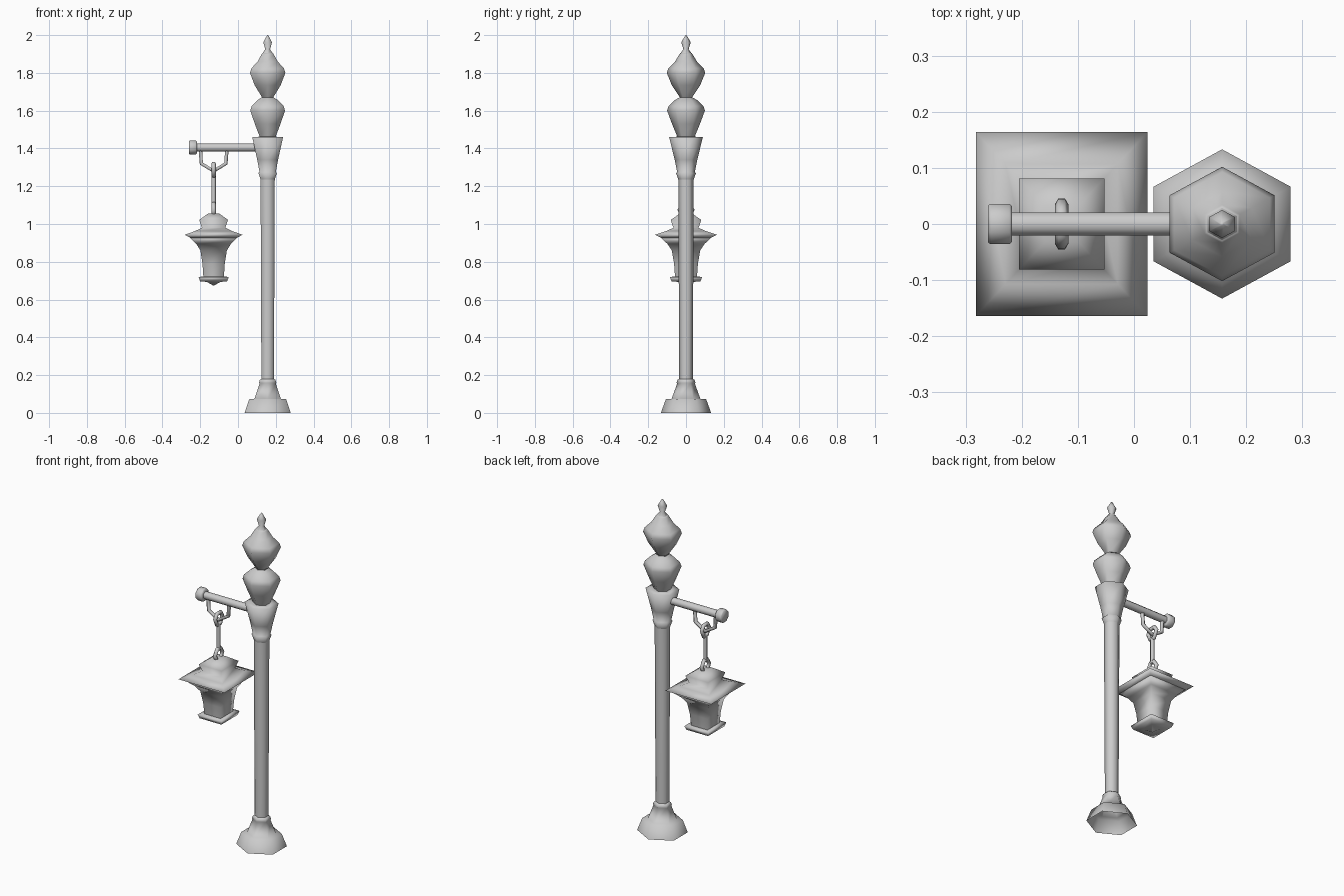
import bpy, bmesh
from math import cos, sin, pi
from mathutils import Matrix

cube = bpy.data.objects.get("Cube")
if cube:
    bpy.data.objects.remove(cube, do_unlink=True)

iron = bpy.data.materials.new("grey_iron")
iron.use_nodes = True
GREY = (0.6, 0.6, 0.6, 1)
iron.diffuse_color = GREY
iron.node_tree.nodes["Principled BSDF"].inputs["Base Color"].default_value = GREY

POST_X, LAMP_X, ARM_Z = 0.157, -0.129, 1.405


def lathe(name, profile, sides, turn, matrix, cap_start=False, cap_end=False):
    """Sweep (radius, height) pairs around an axis with few sides."""
    bm = bmesh.new()
    rings = []
    for r, z in profile:
        rings.append([bm.verts.new((r * cos(turn + 2 * pi * i / sides),
                                    r * sin(turn + 2 * pi * i / sides), z))
                      for i in range(sides)])
    for low, high in zip(rings, rings[1:]):
        for i in range(sides):
            j = (i + 1) % sides
            bm.faces.new((low[i], low[j], high[j], high[i]))
    if cap_start:
        bm.faces.new(rings[0][::-1])
    if cap_end:
        bm.faces.new(rings[-1])
    mesh = bpy.data.meshes.new(name)
    bm.to_mesh(mesh)
    bm.free()
    mesh.transform(matrix)
    mesh.shade_smooth()
    mesh.materials.append(iron)
    ob = bpy.data.objects.new(name, mesh)
    bpy.context.collection.objects.link(ob)
    return ob


def rod(name, points, radius, closed=False):
    """Thin bent bar following a path."""
    curve = bpy.data.curves.new(name, "CURVE")
    curve.dimensions = "3D"
    curve.bevel_depth = radius
    curve.bevel_resolution = 1
    curve.use_fill_caps = True
    spline = curve.splines.new("POLY")
    spline.points.add(len(points) - 1)
    for p, co in zip(spline.points, points):
        p.co = (*co, 1)
    spline.use_cyclic_u = closed
    spline.use_smooth = True
    curve.materials.append(iron)
    ob = bpy.data.objects.new(name, curve)
    bpy.context.collection.objects.link(ob)


# Six-sided post, slightly narrower in x, corners facing front and back
post = Matrix.Translation((POST_X, 0, 0)) @ Matrix.Diagonal((1.06, 1, 1, 1))
lathe("post_base", [(0.133, 0), (0.107, 0.072), (0.076, 0.075), (0.047, 0.155),
                    (0.05, 0.16), (0.045, 0.175), (0.036, 0.18)], 6, pi / 2, post)
lathe("post_shaft", [(0.036, 0.17), (0.041, 1.25)], 6, pi / 2, post)
lathe("post_capital", [(0.041, 1.235), (0.053, 1.27), (0.047, 1.275), (0.06, 1.34),
                       (0.089, 1.46), (0.05, 1.462)], 6, pi / 2, post, False, True)
lathe("lower_bulb", [(0.045, 1.46), (0.074, 1.53), (0.1, 1.6), (0.092, 1.625),
                     (0.06, 1.655), (0.035, 1.67)], 6, pi / 2, post)
lathe("upper_bulb", [(0.032, 1.67), (0.075, 1.735), (0.102, 1.8), (0.093, 1.825),
                     (0.058, 1.86), (0.034, 1.9), (0.03, 1.905)], 6, pi / 2, post, False, True)
lathe("finial", [(0.036, 1.895), (0.014, 1.925), (0.025, 1.962),
                 (0.003, 2.0)], 6, pi / 2, post, False, True)

# Horizontal arm with its end cap
along = Matrix.Translation((0, 0, ARM_Z)) @ Matrix.Rotation(pi / 2, 4, "Y")
lathe("arm", [(0.022, -0.23), (0.022, 0.12)], 8, pi / 8, along)
lathe("arm_end_cap", [(0.036, -0.26), (0.039, -0.255), (0.039, -0.222), (0.034, -0.217)],
      8, pi / 8, along, True, True)

# Hanger under the arm and the links carrying the lantern
rod("hanger", [(LAMP_X - 0.07, 0, 1.395), (LAMP_X - 0.065, 0, 1.32), (LAMP_X, 0, 1.28),
               (LAMP_X + 0.065, 0, 1.32), (LAMP_X + 0.07, 0, 1.395)], 0.011)
rod("upper_link", [(LAMP_X, y, z) for y, z in
                   [(-0.018, 1.32), (0.018, 1.32), (0.034, 1.295), (0.016, 1.255),
                    (-0.016, 1.255), (-0.034, 1.295)]], 0.012, True)
rod("hanging_rod", [(LAMP_X, 0, 1.255), (LAMP_X, 0, 1.1)], 0.012)
rod("lower_link", [(LAMP_X, y, z) for y, z in
                   [(-0.014, 1.108), (0.014, 1.108), (0.035, 1.075), (0.02, 1.045),
                    (-0.02, 1.045), (-0.035, 1.075)]], 0.012, True)

# Square lantern; widths are half sides, so widen to the corners
half = 2 ** 0.5
lamp = Matrix.Translation((LAMP_X, 0, 0)) @ Matrix.Diagonal((half, half * 1.07, 1, 1))
lathe("lantern_roof", [(0.12, 0.925), (0.153, 0.943), (0.1, 0.962), (0.062, 0.98),
                       (0.076, 1.022), (0.03, 1.055)], 4, pi / 4, lamp, False, True)
lathe("lantern_body", [(0.054, 0.715), (0.059, 0.79), (0.07, 0.86), (0.092, 0.895),
                       (0.122, 0.925)], 4, pi / 4, lamp, False, True)
lathe("lantern_foot", [(0.004, 0.675), (0.035, 0.693), (0.072, 0.697), (0.08, 0.72),
                       (0.052, 0.722)], 4, pi / 4, lamp, True, True)
